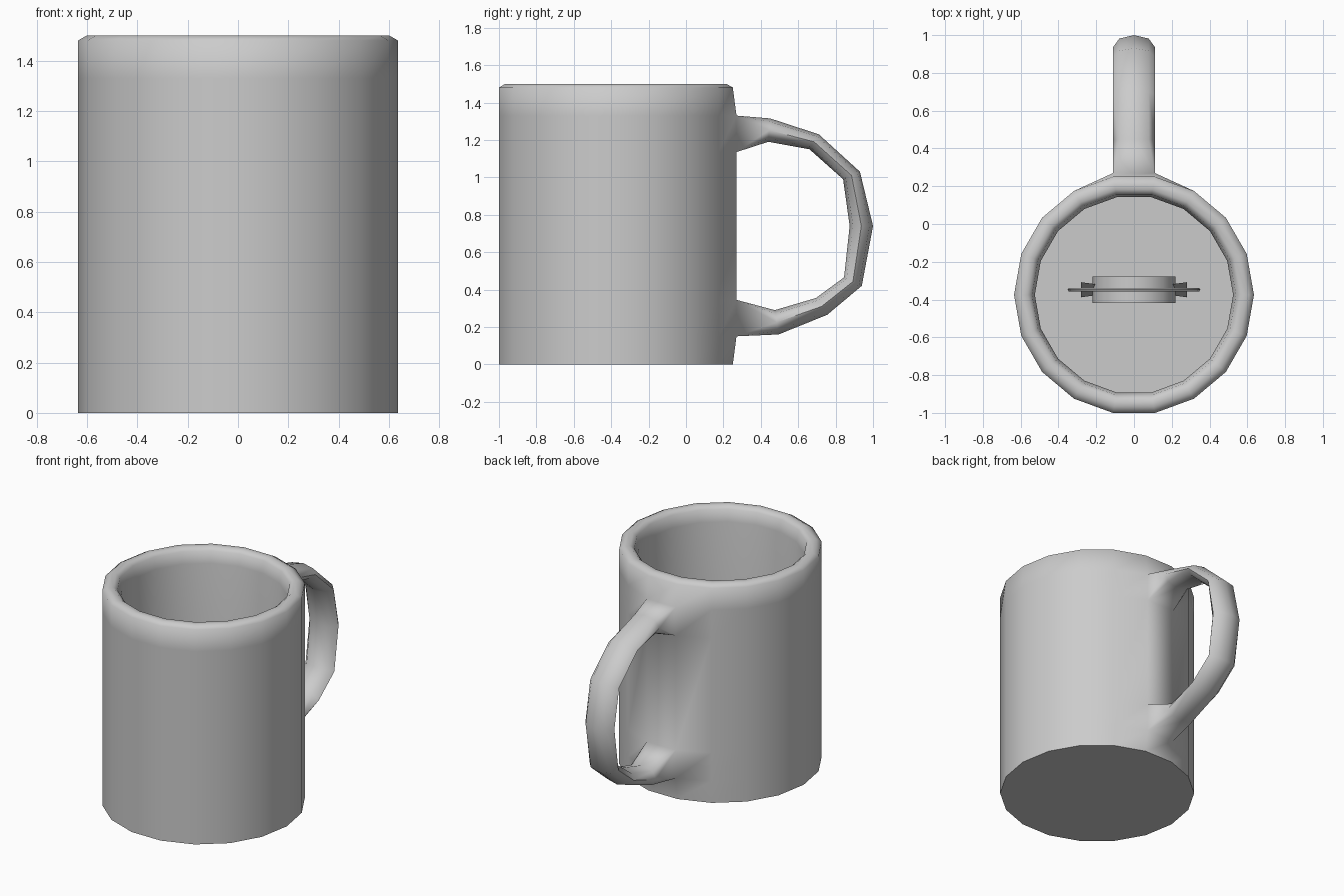
import bpy, bmesh, math
from mathutils import Vector, Matrix

if "Cube" in bpy.data.objects:
    bpy.data.objects.remove(bpy.data.objects["Cube"])

CY = -0.375          # axis of the cup along y
SIDES = 18

grey = bpy.data.materials.new("light_grey")
grey.diffuse_color = (0.6, 0.6, 0.6, 1)
grey.use_nodes = True
grey.node_tree.nodes["Principled BSDF"].inputs["Base Color"].default_value = grey.diffuse_color


def finish(bm, name, angle):
    bmesh.ops.recalc_face_normals(bm, faces=bm.faces)
    mesh = bpy.data.meshes.new(name)
    bm.to_mesh(mesh)
    bm.free()
    mesh.materials.append(grey)
    ob = bpy.data.objects.new(name, mesh)
    bpy.context.collection.objects.link(ob)
    bpy.ops.object.select_all(action='DESELECT')
    bpy.context.view_layer.objects.active = ob
    ob.select_set(True)
    bpy.ops.object.shade_smooth_by_angle(angle=math.radians(angle))
    return ob


# Cup wall: outside, rounded rim, inside
profile = [(.635, 0), (.635, .15), (.635, .345), (.635, 1.135), (.635, 1.33),
           (.635, 1.48), (.6, 1.5), (.565, 1.5), (.54, 1.48), (.525, 1.4), (.525, .1)]
bm = bmesh.new()
rings = []
for r, z in profile:
    ring = []
    for i in range(SIDES):
        a = 2 * math.pi * i / SIDES
        y = CY + r * math.sin(a)
        # the back panel is pulled out a little where the handle joins
        if i in (4, 5) and .1 < z < 1.4 and r > .6:
            y = .27
        ring.append(bm.verts.new((r * math.cos(a), y, z)))
    rings.append(ring)
for j in range(len(rings) - 1):
    for i in range(SIDES):
        if i == 4 and j in (1, 3):       # openings for the handle roots
            continue
        k = (i + 1) % SIDES
        bm.faces.new((rings[j][i], rings[j][k], rings[j + 1][k], rings[j + 1][i]))
bm.faces.new(rings[0])
bm.faces.new(rings[-1])

# Handle: octagonal sections between matching outer and inner points (y, z)
outer = [(.45, 1.315), (.71, 1.23), (.93, 1.03), (1.0, .74), (.94, .42), (.755, .265), (.495, .16)]
inner = [(.44, 1.19), (.66, 1.15), (.84, .99), (.875, .74), (.845, .465), (.695, .355), (.475, .29)]
loops = []
for o, n in zip(outer, inner):
    o, n = Vector((0, *o)), Vector((0, *n))
    mid, half = (o + n) / 2, (o - n) / 2
    loops.append([bm.verts.new(mid + half * math.sin(t) + Vector((.11 * math.cos(t), 0, 0)))
                  for t in (math.pi * i / 4 for i in range(8))])
for a, b in zip(loops, loops[1:]):
    for i in range(8):
        k = (i + 1) % 8
        bm.faces.new((a[i], a[k], b[k], b[i]))


def root(corners, loop):
    # corners follow the section's diagonals: +x outer, -x outer, -x inner, +x inner
    for q in range(4):
        c, d = corners[q], corners[(q + 1) % 4]
        m = 2 * q + 1
        bm.faces.new((c, loop[m - 1], loop[m]))
        bm.faces.new((c, loop[m], loop[(m + 1) % 8]))
        bm.faces.new((c, loop[(m + 1) % 8], d))


root([rings[4][4], rings[4][5], rings[3][5], rings[3][4]], loops[0])
root([rings[1][4], rings[1][5], rings[2][5], rings[2][4]], loops[-1])
finish(bm, "mug_body", 75)

# Small wheel hidden inside the cup: thin ring, hub and two twisted blades
centre = Vector((0, -.348, .75))
bpy.ops.mesh.primitive_torus_add(major_radius=.34, minor_radius=.011, major_segments=24,
                                 minor_segments=6, location=centre,
                                 rotation=(math.pi / 2, 0, 0))
ring_ob = bpy.context.object
ring_ob.name = "inner_ring"
ring_ob.data.materials.append(grey)
bpy.ops.object.shade_smooth_by_angle()

bm = bmesh.new()
bmesh.ops.create_cone(bm, cap_ends=True, segments=16, radius1=.22, radius2=.22, depth=.14,
                      matrix=Matrix.Translation(centre) @ Matrix.Rotation(math.pi / 2, 4, 'X'))
finish(bm, "inner_hub", 30)

bm = bmesh.new()
for s in (-1, 1):
    pts = [(.1, -.015, -.04), (.28, -.04, -.1), (.28, .04, .1), (.1, .015, .04)]
    bm.faces.new([bm.verts.new(centre + Vector((s * x, y, z))) for x, y, z in pts])
finish(bm, "inner_blades", 30)
